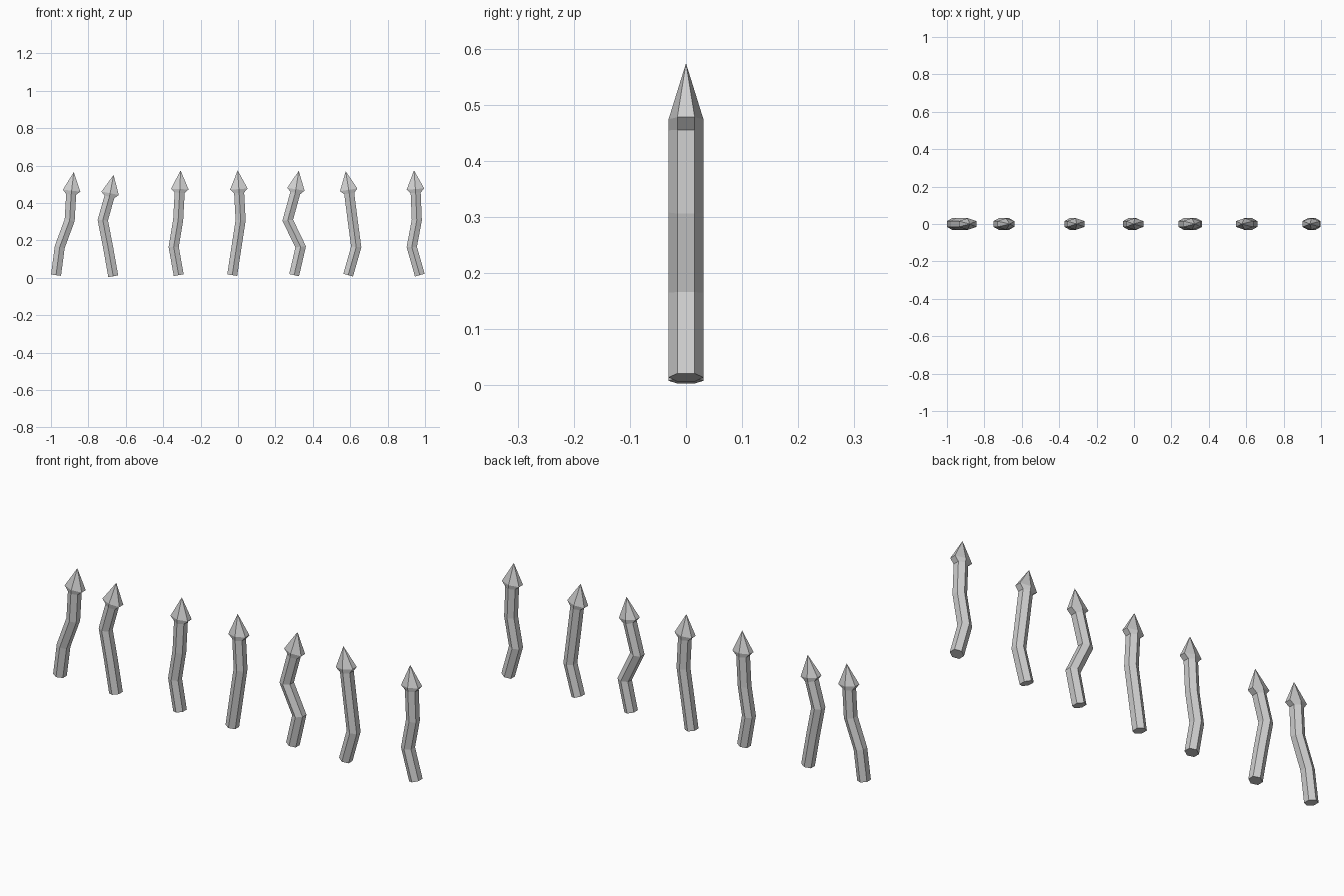
import bpy, bmesh
from math import cos, sin, pi
from mathutils import Vector

if "Cube" in bpy.data.objects:
    bpy.data.objects.remove(bpy.data.objects["Cube"])

SHAFT_R = 0.031      # hexagon radius, corners point along y
HEAD_WIDEN = 1.75    # the head widens sideways only
HEAD_LEN, NECK_LEN = 0.1, 0.12

# Material
grey = bpy.data.materials.new("plain grey")
grey.use_nodes = True
colour = (0.62, 0.62, 0.62, 1)
grey.diffuse_color = colour
grey.node_tree.nodes["Principled BSDF"].inputs["Base Color"].default_value = colour


def hex_ring(bm, centre, axis, widen=1.0):
    """Hexagon around an axis lying in the xz plane."""
    side = Vector((axis.z, 0, -axis.x)) * widen
    return [bm.verts.new(centre + SHAFT_R * (side * sin(i * pi / 3)
            + Vector((0, cos(i * pi / 3), 0)))) for i in range(6)]


def stake(name, xs, foot, top):
    """xs: sideways position of foot, lower bend, upper bend, neck and tip."""
    tip = Vector((xs[4], 0, top))
    aim = Vector((xs[4] - xs[3], 0, NECK_LEN)).normalized()
    path = [Vector((x, 0, z)) for x, z in zip(xs, (foot, 0.165, 0.308))]
    path.append(tip - aim * NECK_LEN)

    bm = bmesh.new()
    rings = []
    # Bent shaft with mitred joints
    dirs = [(b - a).normalized() for a, b in zip(path, path[1:])]
    for i, p in enumerate(path):
        before, after = dirs[max(i - 1, 0)], dirs[min(i, len(dirs) - 1)]
        axis = (before + after).normalized()
        rings.append(hex_ring(bm, p, axis, 1 / axis.dot(after)))
    # Flared head rim
    rings.append(hex_ring(bm, tip - aim * HEAD_LEN, aim, HEAD_WIDEN))
    for low, high in zip(rings, rings[1:]):
        for i in range(6):
            j = (i + 1) % 6
            bm.faces.new((low[i], low[j], high[j], high[i]))
    # Pointed head and closed foot
    point = bm.verts.new(tip)
    for i in range(6):
        bm.faces.new((rings[-1][i], rings[-1][(i + 1) % 6], point))
    bm.faces.new(rings[0])
    bmesh.ops.recalc_face_normals(bm, faces=bm.faces)

    mesh = bpy.data.meshes.new(name)
    bm.to_mesh(mesh)
    bm.free()
    mesh.materials.append(grey)
    bpy.context.collection.objects.link(bpy.data.objects.new(name, mesh))


# Row of seven stakes, each bent differently
stake("stake_far_right", (-0.973, -0.953, -0.9, -0.892, -0.878), 0.014, 0.565)
stake("stake_outer_right", (-0.667, -0.695, -0.723, -0.688, -0.665), 0.008, 0.55)
stake("stake_inner_right", (-0.317, -0.344, -0.32, -0.312, -0.307), 0.014, 0.574)
stake("stake_middle", (-0.031, -0.008, 0.014, 0.006, -0.002), 0.014, 0.574)
stake("stake_inner_left", (0.3, 0.335, 0.266, 0.306, 0.325), 0.014, 0.572)
stake("stake_outer_left", (0.589, 0.632, 0.613, 0.595, 0.576), 0.014, 0.569)
stake("stake_far_left", (0.972, 0.929, 0.956, 0.95, 0.941), 0.014, 0.574)
